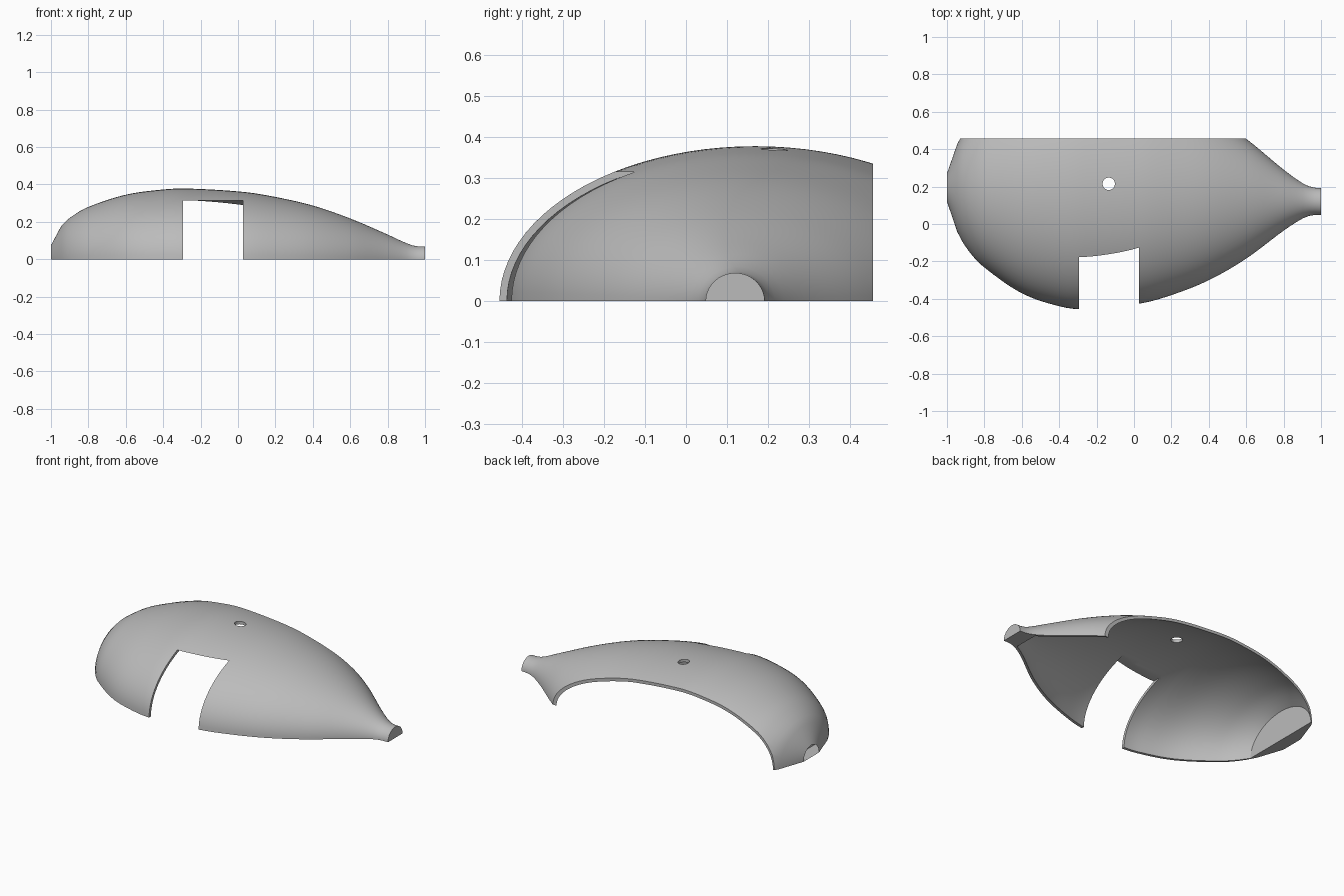
import bpy, bmesh
from math import cos, sin, pi, radians

old = bpy.data.objects.get("Cube")
if old:
    bpy.data.objects.remove(old)

WALL = 0.018
# Stations along the length: x, half width, height
STATIONS = [(-1, .075, .075), (-.945, .235, .178), (-.88, .34, .235), (-.8, .42, .28),
            (-.6, .55, .345), (-.4, .612, .373), (-.27, .623, .378), (.03, .582, .36),
            (.2, .53, .333), (.4, .443, .287), (.6, .32, .218), (.8, .163, .132),
            (.9, .095, .086), (.95, .075, .07), (1, .072, .069)]


def profile(x):
    """Half width and height at x, smoothed with cubic Hermite spans."""
    i = max(k for k in range(len(STATIONS) - 1) if STATIONS[k][0] <= x + 1e-6)
    a, b = STATIONS[i], STATIONS[i + 1]
    p = STATIONS[max(i - 1, 0)]
    n = STATIONS[min(i + 2, len(STATIONS) - 1)]
    span = b[0] - a[0]
    t = (x - a[0]) / span
    out = []
    for c in (1, 2):
        if i == 0:  # straight chamfer at the blunt end
            out.append(a[c] + (b[c] - a[c]) * t)
            continue
        ma = (b[c] - p[c]) / (b[0] - p[0]) * span
        mb = (n[c] - a[c]) / (n[0] - a[0]) * span
        out.append((2*t**3 - 3*t*t + 1) * a[c] + (t**3 - 2*t*t + t) * ma
                   + (3*t*t - 2*t**3) * b[c] + (t**3 - t*t) * mb)
    return out


def loft(name, xs, inset, sides=96):
    """Closed body of elliptical rings about a slightly slanted axis."""
    bm = bmesh.new()
    rings = []
    for x in xs:
        w, h = profile(x)
        y0 = .1575 - .0375 * x
        rings.append([bm.verts.new((x, y0 + (w - inset) * cos(2 * pi * k / sides),
                                    (h - inset) * sin(2 * pi * k / sides)))
                      for k in range(sides)])
    for r, s in zip(rings, rings[1:]):
        for k in range(sides):
            j = (k + 1) % sides
            bm.faces.new((r[k], r[j], s[j], s[k]))
    bm.faces.new(rings[0])
    bm.faces.new(rings[-1])
    bmesh.ops.recalc_face_normals(bm, faces=bm.faces)
    return to_object(bm, name)


def to_object(bm, name):
    mesh = bpy.data.meshes.new(name)
    bm.to_mesh(mesh)
    bm.free()
    ob = bpy.data.objects.new(name, mesh)
    bpy.context.collection.objects.link(ob)
    return ob


def box(name, lo, hi):
    bm = bmesh.new()
    bmesh.ops.create_cube(bm, size=1)
    for v in bm.verts:
        v.co = [(a + b) / 2 + c * (b - a) for a, b, c in zip(lo, hi, v.co)]
    return to_object(bm, name)


def cylinder(name, x, y, radius):
    bm = bmesh.new()
    bmesh.ops.create_cone(bm, cap_ends=True, segments=32, radius1=radius,
                          radius2=radius, depth=1)
    bmesh.ops.translate(bm, verts=bm.verts, vec=(x, y, .6))
    return to_object(bm, name)


def carve(ob, cutter):
    mod = ob.modifiers.new("carve", 'BOOLEAN')
    mod.operation = 'DIFFERENCE'
    mod.solver = 'EXACT'
    mod.object = cutter
    bpy.context.view_layer.objects.active = ob
    bpy.ops.object.modifier_apply(modifier=mod.name)
    bpy.data.objects.remove(cutter)


# Outer body, finely spaced between the two ends
STEPS = 60
xs = [-1] + [-.945 + 1.945 * i / STEPS for i in range(STEPS + 1)]
shell = loft("half_shell", xs, 0)

# Hollow that leaves solid plugs at both ends
carve(shell, loft("hollow", [-.92 + 1.82 * i / STEPS for i in range(STEPS + 1)], WALL))
# Flat base, straight back, front slot and small round hole
carve(shell, box("base_cut", (-2, -2, -1), (2, 2, 0)))
carve(shell, box("back_cut", (-2, .457, -1), (2, 2, 1)))
carve(shell, box("slot_cut", (-.294, -1, -.5), (.027, 0, .315)))
carve(shell, cylinder("hole_cut", -.135, .215, .033))

# Plain grey finish
grey = bpy.data.materials.new("light_grey")
grey.use_nodes = True
grey.diffuse_color = (.5, .5, .5, 1)
grey.node_tree.nodes["Principled BSDF"].inputs["Base Color"].default_value = (.5, .5, .5, 1)
shell.data.materials.clear()
shell.data.materials.append(grey)

bpy.ops.object.select_all(action='DESELECT')
shell.select_set(True)
bpy.context.view_layer.objects.active = shell
bpy.ops.object.shade_smooth_by_angle(angle=radians(30))
